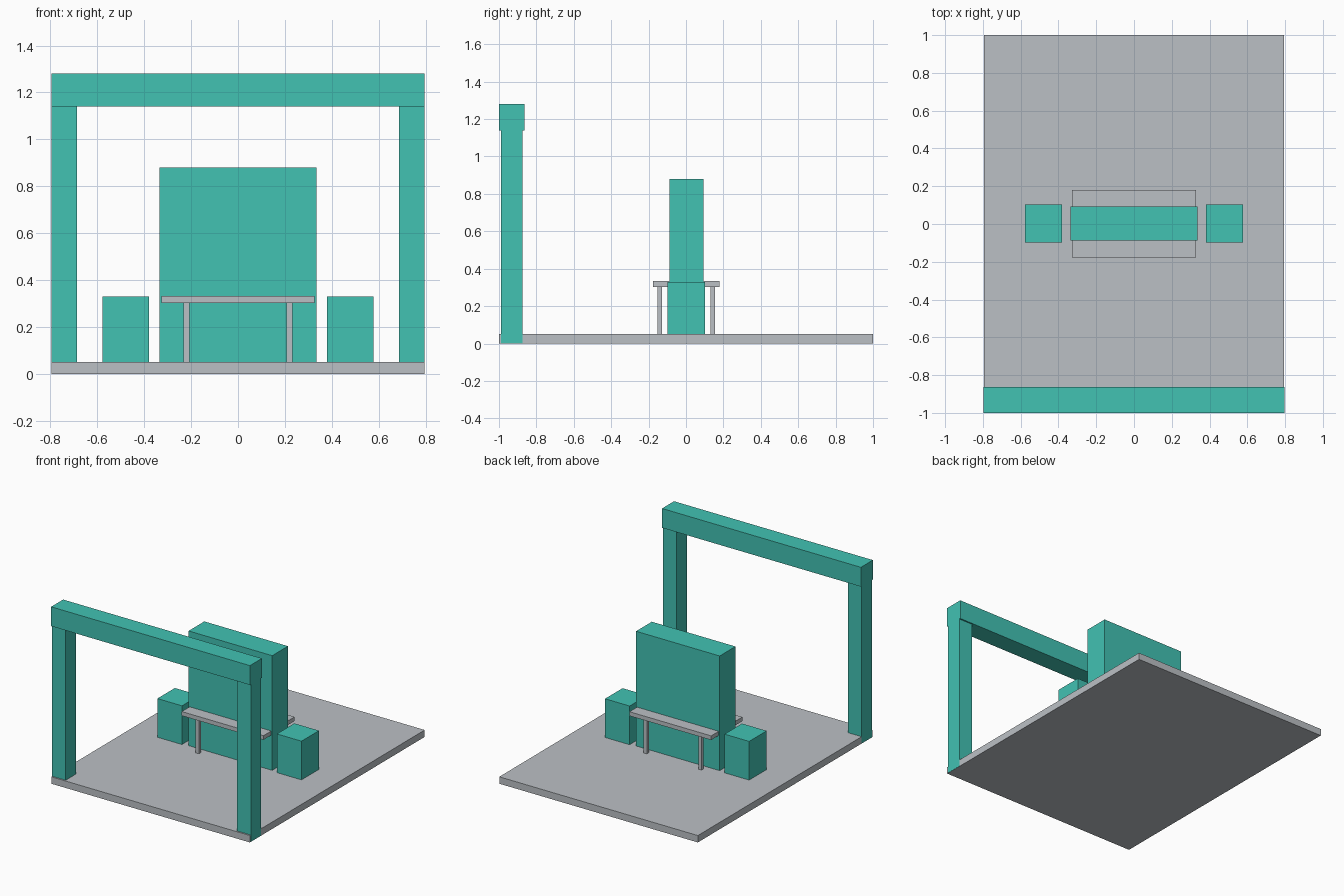
import bpy

if "Cube" in bpy.data.objects:
    bpy.data.objects.remove(bpy.data.objects["Cube"])


def material(name, color):
    m = bpy.data.materials.new(name)
    m.diffuse_color = (*color, 1.0)
    m.use_nodes = True
    m.node_tree.nodes["Principled BSDF"].inputs["Base Color"].default_value = m.diffuse_color
    return m


TEAL = material("teal", (0.054, 0.54, 0.45))
GREY = material("light_grey", (0.50, 0.53, 0.56))


def box(name, x, y, z, mat):
    """Axis-aligned box from (min, max) ranges."""
    centre = [(a + b) / 2 for a, b in (x, y, z)]
    bpy.ops.mesh.primitive_cube_add(size=1, location=centre)
    ob = bpy.context.object
    ob.name = name
    ob.scale = [b - a for a, b in (x, y, z)]
    bpy.ops.object.transform_apply(location=False, rotation=False, scale=True)
    ob.data.materials.append(mat)
    return ob


def span(side, inner, outer):
    """Range on the left (-1) or right (+1) of the centre."""
    return tuple(sorted((side * inner, side * outer)))


# Ground slab
box("base_slab", (-0.795, 0.795), (-1, 1), (0, 0.05), GREY)

# Gateway beam and central panel
box("gate_beam", (-0.796, 0.796), (-1, -0.863), (1.14, 1.28), TEAL)
box("centre_panel", (-0.335, 0.335), (-0.087, 0.093), (0.001, 0.88), TEAL)

# Table top passing through the panel
box("table_top", (-0.327, 0.327), (-0.177, 0.18), (0.303, 0.333), GREY)

for side, label in ((-1, "left"), (1, "right")):
    # Gateway posts and side blocks
    box(f"gate_post_{label}", span(side, 0.687, 0.796), (-0.99, -0.873), (0.001, 1.14), TEAL)
    box(f"side_block_{label}", span(side, 0.38, 0.577), (-0.098, 0.102), (0.04, 0.33), TEAL)
    # Table legs, front and back
    for y, end in ((-0.14, "front"), (0.142, "back")):
        box(f"table_leg_{end}_{label}", span(side, 0.206, 0.232),
            (y - 0.012, y + 0.012), (0.04, 0.303), GREY)
